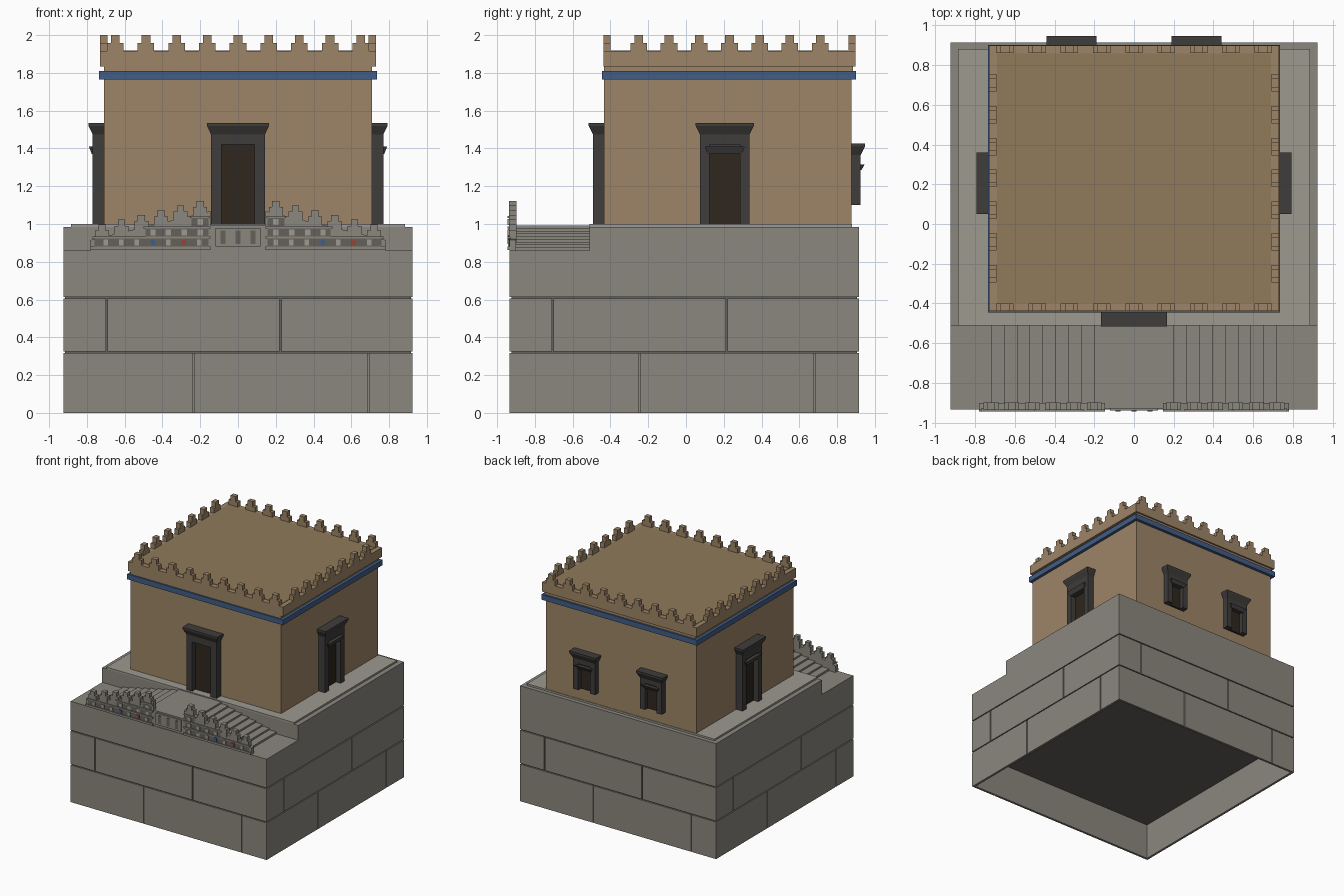
import bpy, bmesh
from math import radians
from mathutils import Matrix

if "Cube" in bpy.data.objects:
    bpy.data.objects.remove(bpy.data.objects["Cube"])


def mat(name, r, g, b):
    m = bpy.data.materials.new(name)
    m.diffuse_color = (r, g, b, 1)
    m.use_nodes = True
    m.node_tree.nodes["Principled BSDF"].inputs["Base Color"].default_value = m.diffuse_color
    return m


STONE = mat("grey_stone", .26, .245, .21)
PALE = mat("pale_stone", .34, .32, .28)
TAN = mat("tan_plaster", .34, .235, .135)
ROOF = mat("roof_clay", .28, .195, .105)
DARK = mat("dark_stone", .05, .047, .045)
WOOD = mat("dark_wood", .028, .02, .013)
BLUE = mat("blue_glaze", .055, .11, .24)
RED = mat("red_glaze", .3, .06, .04)
GROOVE = mat("groove_stone", .13, .12, .105)


def finish(name, bm, material, M=None):
    bmesh.ops.recalc_face_normals(bm, faces=bm.faces[:])
    me = bpy.data.meshes.new(name)
    bm.to_mesh(me)
    bm.free()
    me.materials.append(material)
    if M is not None:
        me.transform(M)
    ob = bpy.data.objects.new(name, me)
    bpy.context.collection.objects.link(ob)
    return ob


def boxes(name, items, material, M=None):
    """Each item: x0, x1, y0, y1, z0, z1 and an optional outward flare of the top."""
    bm = bmesh.new()
    for x0, x1, y0, y1, z0, z1, *fl in items:
        f = fl[0] if fl else 0
        lo = [bm.verts.new(p) for p in ((x0, y0, z0), (x1, y0, z0), (x1, y1, z0), (x0, y1, z0))]
        hi = [bm.verts.new(p) for p in ((x0 - f, y0 - f, z1), (x1 + f, y0 - f, z1),
                                        (x1 + f, y1, z1), (x0 - f, y1, z1))]
        bm.faces.new(lo)
        bm.faces.new(hi)
        for i in range(4):
            j = (i + 1) % 4
            bm.faces.new((lo[i], lo[j], hi[j], hi[i]))
    return finish(name, bm, material, M)


def prism(name, pts, y0, y1, material):
    """Extrude an x-z profile along y."""
    bm = bmesh.new()
    face = bm.faces.new([bm.verts.new((x, y0, z)) for x, z in pts])
    ext = bmesh.ops.extrude_face_region(bm, geom=[face])
    for v in ext["geom"]:
        if isinstance(v, bmesh.types.BMVert):
            v.co.y = y1
    return finish(name, bm, material)


# Podium: core above an open, hollow bottom course
CY, H, C = -.01, .925, .915
center = Matrix.Translation((0, CY, 0))
boxes("podium_core", [(-C, C, -C, C, .31, .858)], GROOVE, center)
sides = [(Matrix.Translation((0, CY, 0)) @ Matrix.Rotation(radians(90 * k), 4, 'Z'), n)
         for k, n in enumerate(("front", "right", "back", "left"))]
g = .004
for M, side in sides:
    boxes("hollow_wall_" + side, [(-C, C - .01, -C, -C + .01, 0, .31)], STONE, M)
    slabs = []
    for z0, z1, cuts in ((0, .316, (-.235, .69)), (.324, .606, (-.695, .225)), (.614, .86, ())):
        ends = [-H - g] + list(cuts) + [C + g]
        slabs += [(a + g, b - g, -H, -C, z0, z1) for a, b in zip(ends, ends[1:])]
    boxes("stone_blocks_" + side, slabs, STONE, M)
boxes("terrace_floor", [(-C, C, -C + CY, -.5, .855, .86)], STONE)

# Upper platform with inset paving
boxes("upper_platform", [(-H, H, -.51, .915, .85, .985)], STONE)
boxes("platform_paving", [(-.885, .885, -.51, .88, .98, 1.0)], PALE)

# Twin stairs rising to the central landing
boxes("stair_landing", [(-.2, .2, -.93, -.505, .855, .992)], STONE)
steps = []
for i in range(8):
    a, b, z = .2 + .065 * i, .265 + .065 * i, .978 - .0145 * i
    steps += [(a, b, -.905, -.505, .855, z), (-b, -a, -.905, -.505, .855, z)]
boxes("stairs", steps, STONE)


# Stair parapets with stepped merlons and tile friezes
def slope(x):
    return 1.055 - (x - .2) * .24


for s, side in ((-1, "left"), (1, "right")):
    prism("parapet_" + side, [(s * .145, .86), (s * .78, .86), (s * .78, slope(.78)),
                              (s * .145, slope(.145))], -.935, -.9, STONE)
    merlons = []
    for i in range(6):
        x = .2 + .104 * i
        for w, dz in ((.037, .035), (.019, .068)):
            merlons.append((s * x - w, s * x + w, -.937, -.898, slope(x) - .03, slope(x) + dz))
    boxes("parapet_merlons_" + side, merlons, STONE)
    panels, rails, pale = [], [], []
    for z, end in ((.88, .76), (.935, .49), (.99, .245)):
        a, b = sorted((s * .155, s * end))
        panels.append((a, b, -.938, -.93, z, z + .042))
        rails.append((a - .01, b + .01, -.945, -.93, z + .042, z + .053))
    a, b = sorted((s * .145, s * .78))
    rails.append((a, b, -.945, -.93, .862, .88))
    start = -.7 if s < 0 else .2
    colored = {3: BLUE, 5: RED}
    for i in range(7):
        x = start + .0825 * i
        tile = (x - .012, x + .012, -.943, -.935, .885, .917)
        if i in colored:
            boxes("glazed_tile_%s_%d" % (side, i), [tile], colored[i])
        else:
            pale.append(tile)
    pale += [(s * x - .014, s * x + .014, -.944, -.935, .94, .972) for x in (.2, .285, .37, .45)]
    pale.append((s * .2 - .014, s * .2 + .014, -.944, -.935, .995, 1.027))
    boxes("frieze_panels_" + side, panels, GROOVE)
    boxes("frieze_rails_" + side, rails, STONE)
    boxes("frieze_tiles_" + side, pale, PALE)

# Central panel under the landing
boxes("center_panel", [(-.12, .12, -.94, -.925, .88, .98)], STONE)
boxes("center_panel_insets", [(x - .013, x + .013, -.945, -.935, .895, .965)
                              for x in (-.08, 0, .08)], GROOVE)

# Tower
boxes("tower_walls", [(-.71, .71, -.433, .875, .995, 1.77)], TAN)
boxes("blue_band", [(-.735, .735, -.445, .9, 1.765, 1.81)], BLUE)
boxes("tower_frieze", [(-.71, .71, -.433, .885, 1.81, 1.84)], TAN)
boxes("roof_parapet", [(-.73, .73, -.438, .898, 1.835, 1.915)], TAN)
boxes("roof", [(-.69, .69, -.398, .858, 1.9, 1.918)], ROOF)

# Stepped merlons around the roof
mer = []
for w, z0, z1 in ((.044, 1.91, 1.957), (.023, 1.957, 2.0)):
    for i in range(9):
        x = -.65 + .1625 * i
        mer += [(x - w, x + w, y, y + .038, z0, z1) for y in (-.438, .86)]
    for i in range(7):
        y = -.25 + .16 * i
        mer += [(x, x + .038, y - w, y + w, z0, z1) for x in (-.73, .692)]
boxes("roof_merlons", mer, TAN)


# Doorways and windows with flared cornices
def doorway(name, M, W, w, h, lintel, inner=0, depth=.06):
    d = -depth
    top = h + lintel
    parts = [(-W, -w, d, .01, 0, h), (w, W, d, .01, 0, h),
             (-W, W, d, .01, h, top), (-W, W, d, .01, top, top + .045, .022),
             (-W - .022, W + .022, d - .022, .01, top + .045, top + .06)]
    if inner:  # second, smaller cornice below the lintel
        parts += [(-w, w, d + .012, .01, h - inner, h),
                  (-w - .01, w + .01, d - .004, .01, h - inner, h - .01, .016)]
    boxes(name + "_frame", parts, DARK, M)
    boxes(name + "_panel", [(-w, w, -.015, .01, 0, h)], WOOD, M)


def place(x, y, z, deg):
    return Matrix.Translation((x, y, z)) @ Matrix.Rotation(radians(deg), 4, 'Z')


doorway("front_door", place(0, -.433, 1, 0), .143, .087, .42, .055)
doorway("right_door", place(.71, .205, 1, 90), .132, .08, .42, .055, .05)
doorway("left_door", place(-.71, .205, 1, -90), .132, .08, .42, .055, .05)
for x, side in ((-.315, "left"), (.315, "right")):
    M = place(x, .875, 1.1, 180)
    doorway("back_window_" + side, M, .103, .055, .225, .04, .04, .05)
